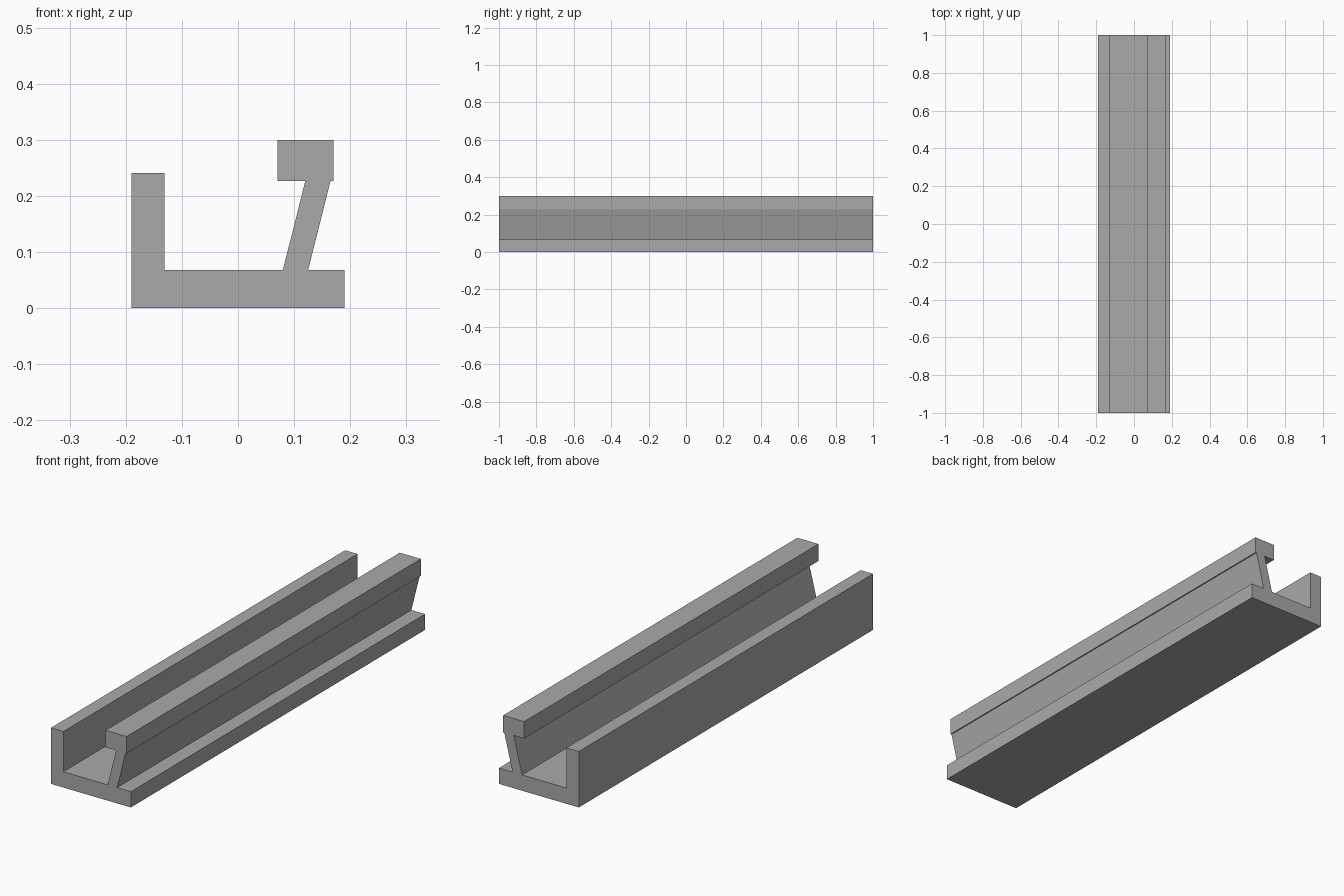
import bpy
import bmesh
from mathutils import Vector

cube = bpy.data.objects.get("Cube")
if cube:
    bpy.data.objects.remove(cube, do_unlink=True)

# Single plain grey material
grey = bpy.data.materials.new("plain grey")
grey.use_nodes = True
colour = (0.4, 0.4, 0.4, 1.0)
grey.diffuse_color = colour
grey.node_tree.nodes["Principled BSDF"].inputs["Base Color"].default_value = colour

LENGTH = 2.0
HALF_WIDTH = 0.19
BASE_TOP = 0.068
WALL_TOP, WALL_INNER = 0.241, -0.131
HEAD_BOTTOM, HEAD_TOP = 0.227, 0.30
HEAD_INNER, HEAD_OUTER = 0.07, 0.17

# Cross-section (x, z): base, tall side wall, slanted web and square head
profile = [
    (-HALF_WIDTH, 0), (HALF_WIDTH, 0), (HALF_WIDTH, BASE_TOP),
    (0.125, BASE_TOP), (0.165, HEAD_BOTTOM),
    (HEAD_OUTER, HEAD_BOTTOM), (HEAD_OUTER, HEAD_TOP),
    (HEAD_INNER, HEAD_TOP), (HEAD_INNER, HEAD_BOTTOM),
    (0.12, HEAD_BOTTOM), (0.08, BASE_TOP),
    (WALL_INNER, BASE_TOP), (WALL_INNER, WALL_TOP), (-HALF_WIDTH, WALL_TOP),
]


def extrude_profile(name, points, length, material):
    """Sweep an x-z outline along y, centred on the origin."""
    bm = bmesh.new()
    face = bm.faces.new([bm.verts.new((x, -length / 2, z)) for x, z in points])
    swept = bmesh.ops.extrude_face_region(bm, geom=[face], use_keep_orig=True)
    moved = [g for g in swept["geom"] if isinstance(g, bmesh.types.BMVert)]
    bmesh.ops.translate(bm, verts=moved, vec=Vector((0, length, 0)))
    bmesh.ops.recalc_face_normals(bm, faces=bm.faces[:])
    mesh = bpy.data.meshes.new(name)
    bm.to_mesh(mesh)
    bm.free()
    mesh.materials.append(material)
    obj = bpy.data.objects.new(name, mesh)
    bpy.context.collection.objects.link(obj)
    return obj


extrude_profile("channel_rail", profile, LENGTH, grey)
